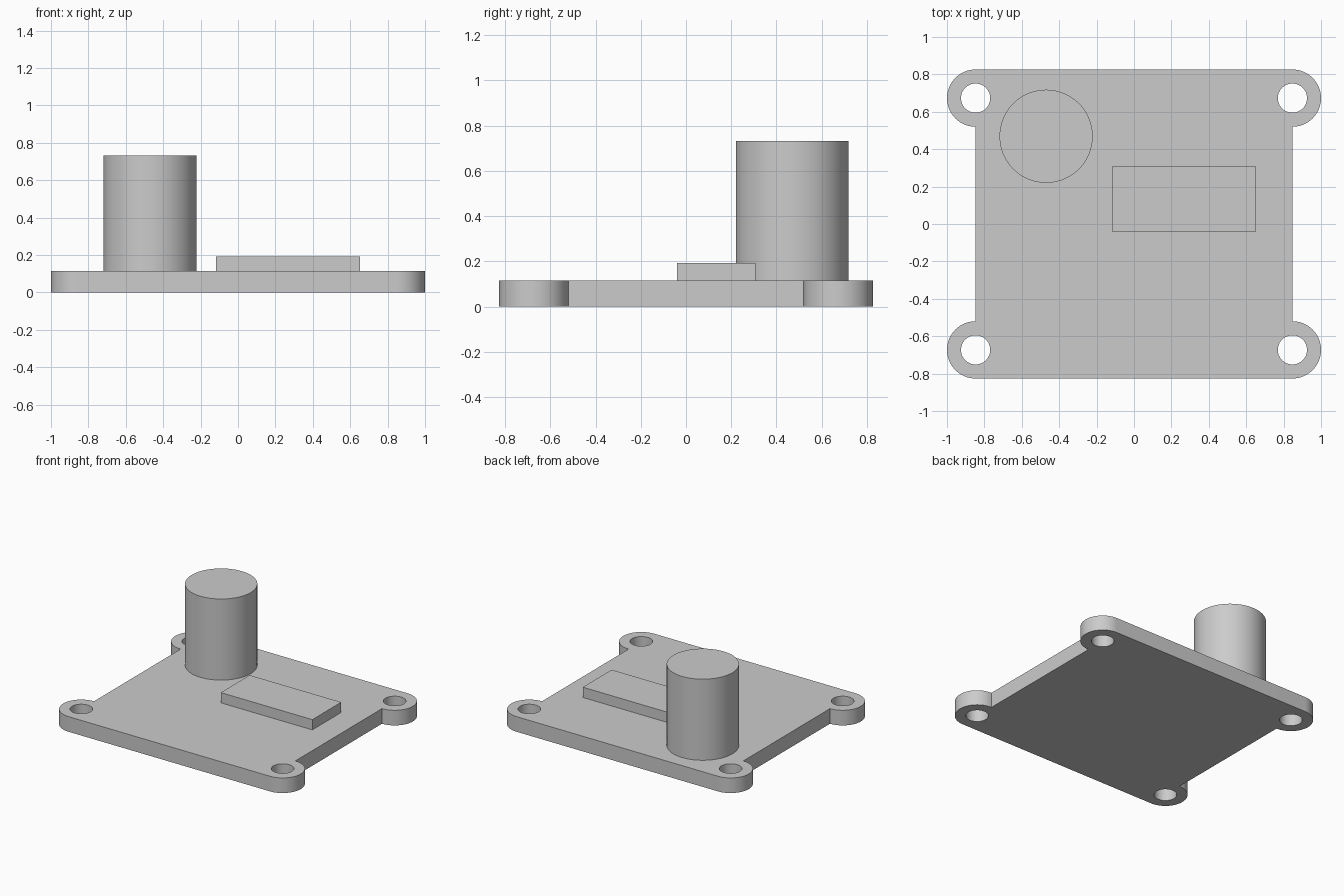
import bpy, bmesh
from math import cos, sin, pi, radians

# Remove the default cube
if "Cube" in bpy.data.objects:
    bpy.data.objects.remove(bpy.data.objects["Cube"], do_unlink=True)

GREY = (0.6, 0.6, 0.6, 1.0)
grey = bpy.data.materials.new("plain grey")
grey.use_nodes = True
grey.diffuse_color = GREY
grey.node_tree.nodes["Principled BSDF"].inputs["Base Color"].default_value = GREY

EAR_X, EAR_Y, EAR_R, HOLE_R = 0.847, 0.673, 0.153, 0.078
PLATE_H, BLOCK_H, POST_H = 0.115, 0.193, 0.732


def finish(obj, name, smooth=True):
    """Name the part, colour it and set its shading."""
    obj.name = obj.data.name = name
    obj.data.materials.clear()
    obj.data.materials.append(grey)
    bpy.ops.object.select_all(action='DESELECT')
    obj.select_set(True)
    bpy.context.view_layer.objects.active = obj
    if obj.modifiers:
        bpy.ops.object.convert(target='MESH')
    if smooth:
        bpy.ops.object.shade_smooth_by_angle(angle=radians(30))


def arc(cx, cy, r, start, sweep, steps):
    return [(cx + r * cos(start + sweep * i / steps),
             cy + r * sin(start + sweep * i / steps)) for i in range(steps + 1)]


def add_loop(bm, points):
    verts = [bm.verts.new((x, y, 0)) for x, y in points]
    return [bm.edges.new((v, verts[i - 1])) for i, v in enumerate(verts)]


# Base plate: rounded mounting ears at the corners, each with a through hole
bm = bmesh.new()
corners = [(1, -1), (1, 1), (-1, 1), (-1, -1)]
outline = []
for sx, sy in corners:
    outline += arc(sx * EAR_X, sy * EAR_Y, EAR_R, -sx * pi / 2, pi, 32)
edges = add_loop(bm, outline)
for sx, sy in corners:
    edges += add_loop(bm, arc(sx * EAR_X, sy * EAR_Y, HOLE_R, 0, 2 * pi, 48)[:-1])
bmesh.ops.triangle_fill(bm, edges=edges, use_beauty=True, normal=(0, 0, 1))
bmesh.ops.recalc_face_normals(bm, faces=bm.faces)
mesh = bpy.data.meshes.new("base_plate")
bm.to_mesh(mesh)
bm.free()
plate = bpy.data.objects.new("base_plate", mesh)
bpy.context.collection.objects.link(plate)
plate.location.z = PLATE_H / 2
solid = plate.modifiers.new("thickness", 'SOLIDIFY')
solid.thickness = PLATE_H
solid.offset = 0
finish(plate, "base_plate")

# Tall round post standing on the plate
bpy.ops.mesh.primitive_cylinder_add(
    vertices=96, radius=0.249, depth=POST_H - PLATE_H,
    location=(-0.47, 0.469, (POST_H + PLATE_H) / 2))
finish(bpy.context.object, "round_post")

# Low rectangular block
bpy.ops.mesh.primitive_cube_add(size=1, location=(0.268, 0.134, (BLOCK_H + PLATE_H) / 2))
block = bpy.context.object
block.scale = (0.77, 0.347, BLOCK_H - PLATE_H)
finish(block, "flat_block", smooth=False)
